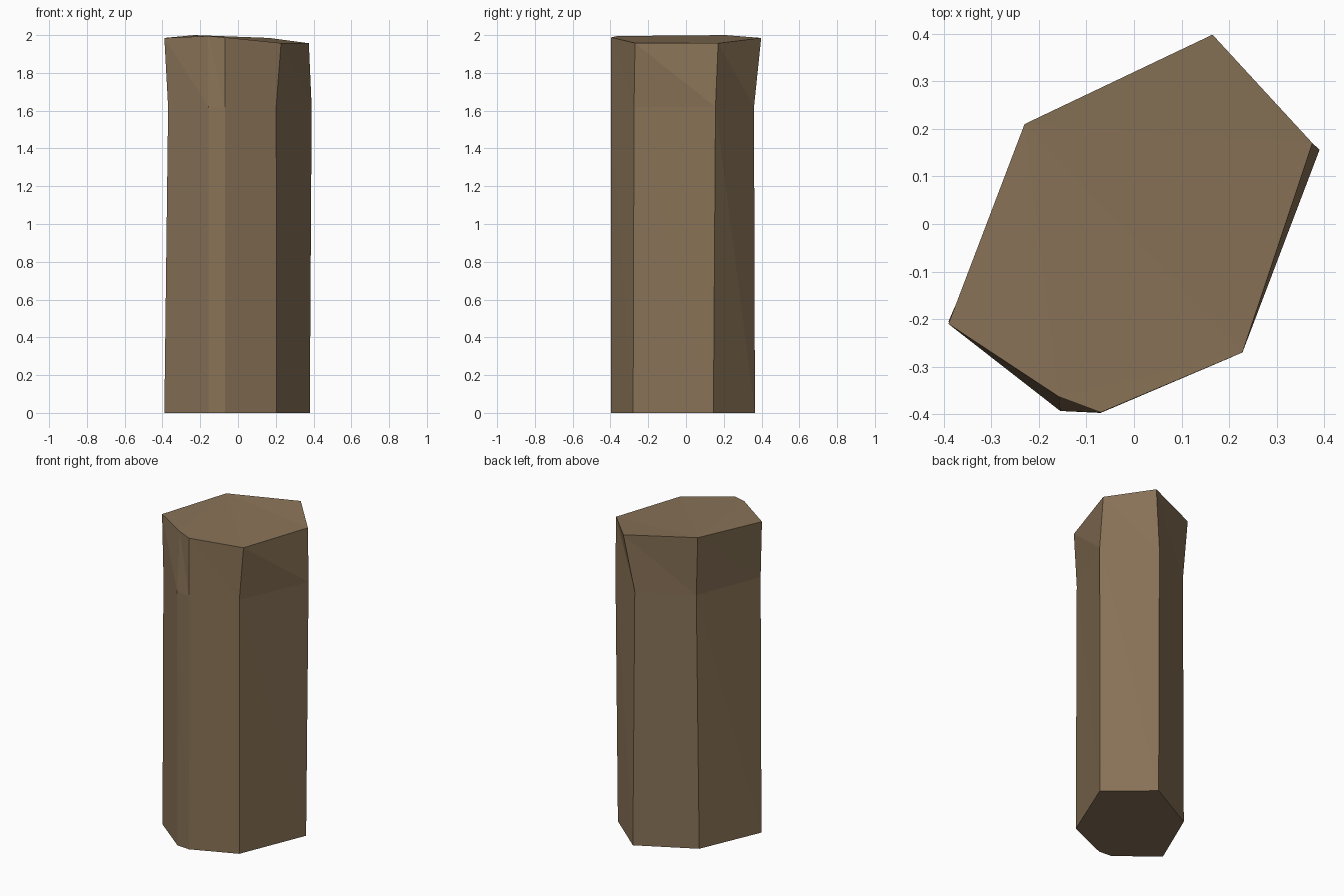
import bpy, bmesh

if "Cube" in bpy.data.objects:
    bpy.data.objects.remove(bpy.data.objects["Cube"])

# Three irregular cross-sections, counter-clockwise from the left corner
base = [(-.39, -.205, 0), (-.155, -.39, 0), (-.07, -.397, 0), (.205, -.28, 0),
        (.38, .145, 0), (.12, .365, 0), (-.222, .184, 0)]
shoulder = [(-.37, -.225, 1.62), (-.155, -.393, 1.62), (-.07, -.396, 1.62), (.202, -.275, 1.62),
            (.39, .156, 1.62), (.11, .36, 1.62), (-.208, .193, 1.62)]
crown = [(-.39, -.21, 1.985), (-.158, -.363, 1.995), (-.07, -.396, 1.988), (.228, -.27, 1.958),
         (.375, .17, 1.957), (.165, .398, 1.985), (-.23, .21, 2.0)]

bm = bmesh.new()
rings = [[bm.verts.new(p) for p in ring] for ring in (base, shoulder, crown)]
n = len(base)

# Sides, split into flat triangles
for low, high in zip(rings, rings[1:]):
    for i in range(n):
        j = (i + 1) % n
        bm.faces.new((low[i], low[j], high[i]))
        bm.faces.new((low[j], high[j], high[i]))

# Underside and chipped, tilted top
bm.faces.new(rings[0][::-1])
t = rings[2]
for tri in ((1, 2, 3), (0, 1, 6), (1, 3, 6), (3, 4, 6), (4, 5, 6)):
    bm.faces.new([t[k] for k in tri])
bmesh.ops.recalc_face_normals(bm, faces=bm.faces[:])

mesh = bpy.data.meshes.new("stone_column")
bm.to_mesh(mesh)
bm.free()
column = bpy.data.objects.new("stone_column", mesh)
bpy.context.collection.objects.link(column)

# Brown stone
mat = bpy.data.materials.new("brown_stone")
mat.diffuse_color = (.25, .17, .095, 1)
mat.use_nodes = True
mat.node_tree.nodes["Principled BSDF"].inputs["Base Color"].default_value = mat.diffuse_color
mesh.materials.append(mat)
